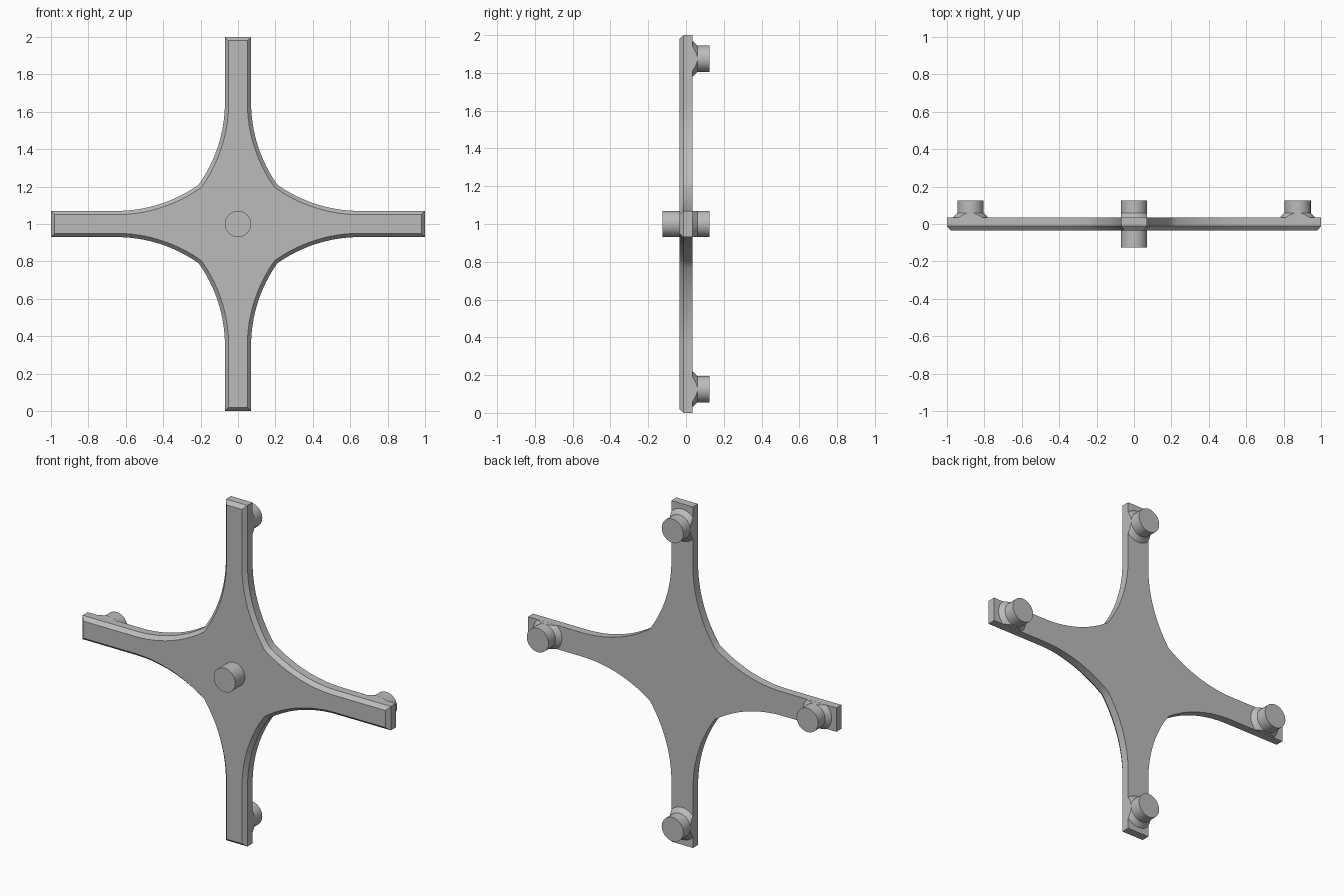
import bpy, bmesh
from math import sin, cos, pi, atan2, sqrt, radians
from mathutils import Matrix, Vector

cube = bpy.data.objects.get("Cube")
if cube:
    bpy.data.objects.remove(cube, do_unlink=True)

grey = bpy.data.materials.new("plain_grey")
grey.use_nodes = True
colour = (0.5, 0.5, 0.5, 1)
grey.diffuse_color = colour
grey.node_tree.nodes["Principled BSDF"].inputs["Base Color"].default_value = colour

HALF = 0.07       # half width of an arm
FACE = 0.035      # half thickness of the plate
CHAMFER = 0.02
TANGENT = 0.65    # where the arc meets the straight part of an arm
RADIUS = 0.76
PEG_AT = 0.875
HUB = Vector((0, 0, 1))


def finish(bm, name):
    bmesh.ops.recalc_face_normals(bm, faces=bm.faces[:])
    mesh = bpy.data.meshes.new(name)
    bm.to_mesh(mesh)
    bm.free()
    mesh.materials.append(grey)
    ob = bpy.data.objects.new(name, mesh)
    bpy.context.collection.objects.link(ob)
    bpy.ops.object.select_all(action='DESELECT')
    ob.select_set(True)
    bpy.context.view_layer.objects.active = ob
    bpy.ops.object.shade_smooth_by_angle(angle=radians(25))
    return ob


def outline(inset, steps=16):
    """Four-armed outline with concave arcs that meet at the diagonals."""
    r, cy = RADIUS + inset, HALF + RADIUS
    s = TANGENT + cy
    p = (s - sqrt(s * s - 2 * (TANGENT ** 2 + cy ** 2 - r * r))) / 2
    start, end = -pi / 2, atan2(p - cy, p - TANGENT)
    arc = [(TANGENT + r * cos(a), cy + r * sin(a)) for a in
           (start + (end - start) * i / steps for i in range(steps + 1))]
    quarter = [(1 - inset, inset - HALF), (1 - inset, HALF - inset)] + arc
    quarter += [(y, x) for x, y in reversed(arc[:-1])]
    points = []
    for k in range(4):
        points += quarter
        quarter = [(-y, x) for x, y in quarter]
    return points


# Cross plate, chamfered round its front edge
bm = bmesh.new()
rings = [[bm.verts.new((x, y, z + 1)) for x, z in outline(inset)]
         for y, inset in ((FACE, 0), (-FACE + 0.023, 0), (-FACE, CHAMFER))]
for a, b in zip(rings, rings[1:]):
    n = len(a)
    for i in range(n):
        j = (i + 1) % n
        bm.faces.new((a[i], a[j], b[j], b[i]))
bm.faces.new(rings[0])
bm.faces.new(rings[-1])
finish(bm, "cross_plate")


def round_part(name, centre, y0, y1, r0, r1, side=None):
    """Cone or cylinder along y, optionally trimmed to the arm width."""
    bm = bmesh.new()
    place = Matrix.Translation(centre + Vector((0, (y0 + y1) / 2, 0)))
    bmesh.ops.create_cone(bm, cap_ends=True, segments=48, radius1=r0, radius2=r1,
                          depth=y1 - y0, matrix=place @ Matrix.Rotation(-pi / 2, 4, 'X'))
    if side:
        for sign in (1, -1):
            bmesh.ops.bisect_plane(bm, geom=bm.verts[:] + bm.edges[:] + bm.faces[:],
                                   plane_co=centre + side * sign * (HALF - 0.0005),
                                   plane_no=side * sign, clear_outer=True)
            bmesh.ops.holes_fill(bm, edges=[e for e in bm.edges if e.is_boundary])
    finish(bm, name)


# Front peg on the hub
round_part("hub_peg", HUB, -0.125, -FACE + 0.005, HALF, HALF)

# Back pegs with flared collars near the arm tips
X, Z = Vector((1, 0, 0)), Vector((0, 0, 1))
for label, out, side in (("left", X, Z), ("right", -X, Z), ("top", Z, X), ("bottom", -Z, X)):
    centre = HUB + out * PEG_AT
    round_part(label + "_collar", centre, FACE - 0.001, 0.06, 0.095, HALF, side)
    round_part(label + "_peg", centre, 0.058, 0.125, HALF, HALF)
